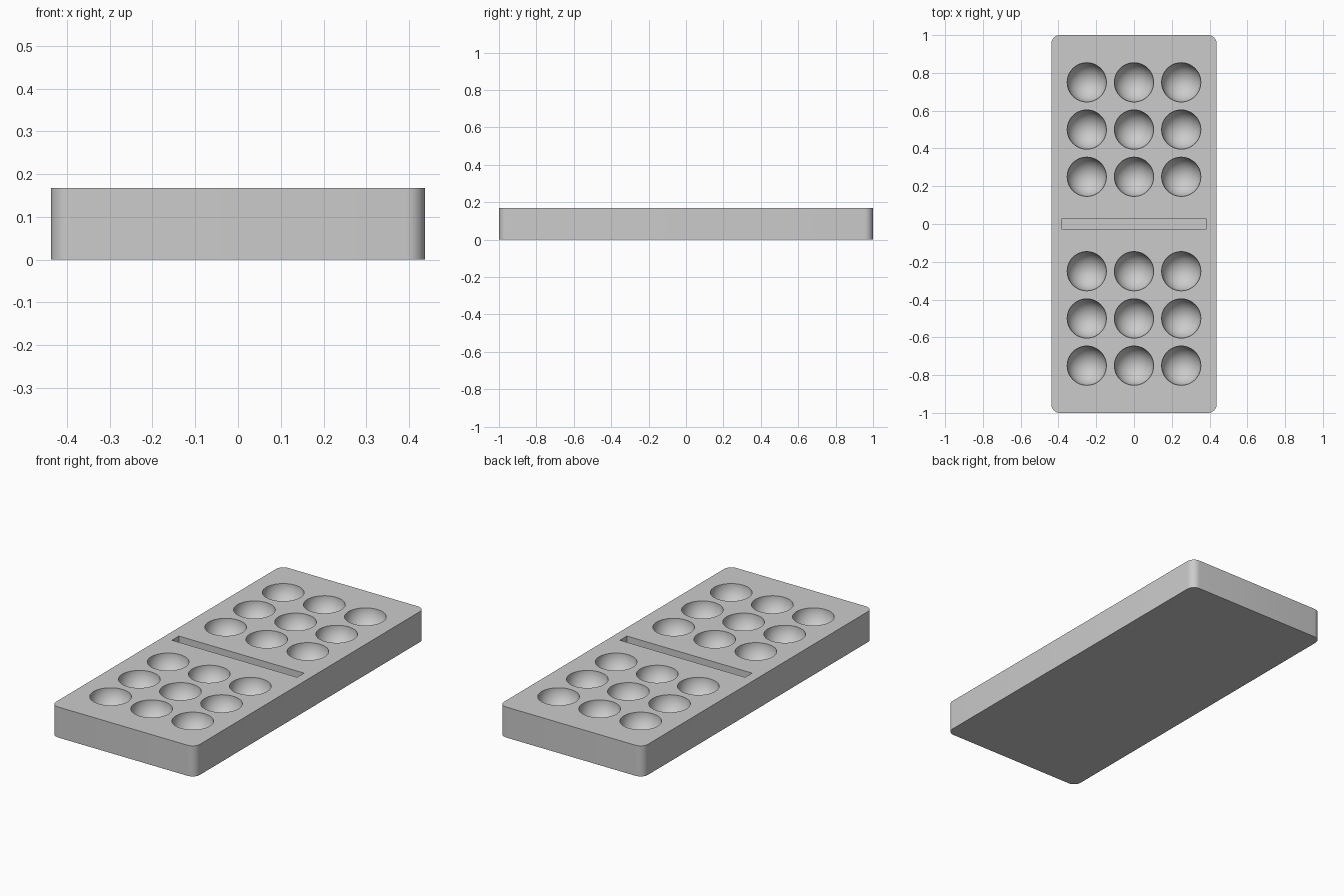
import bpy
import bmesh
from mathutils import Matrix, Vector

if "Cube" in bpy.data.objects:
    bpy.data.objects.remove(bpy.data.objects["Cube"], do_unlink=True)

WIDTH, LENGTH, HEIGHT = 0.875, 2.0, 0.168
CORNER = 0.045
PIP_RADIUS, PIP_STEP = 0.104, 0.25
GROOVE = Vector((0.762, 0.06, 0.08))  # half of its height sinks in

grey = bpy.data.materials.new("light_grey")
grey.use_nodes = True
grey.diffuse_color = (0.6, 0.6, 0.6, 1)
grey.node_tree.nodes["Principled BSDF"].inputs["Base Color"].default_value = (0.6, 0.6, 0.6, 1)


def finish(name, bm):
    bmesh.ops.recalc_face_normals(bm, faces=bm.faces)
    mesh = bpy.data.meshes.new(name)
    bm.to_mesh(mesh)
    bm.free()
    mesh.materials.append(grey)
    obj = bpy.data.objects.new(name, mesh)
    bpy.context.collection.objects.link(obj)
    return obj


def add_box(bm, size, centre):
    matrix = Matrix.Translation(centre) @ Matrix.Diagonal((*size, 1))
    bmesh.ops.create_cube(bm, size=1, matrix=matrix)


# Tile body with rounded upright corners
bm = bmesh.new()
add_box(bm, (WIDTH, LENGTH, HEIGHT), (0, 0, HEIGHT / 2))
uprights = [e for e in bm.edges
            if abs(e.verts[0].co.z - e.verts[1].co.z) > HEIGHT / 2]
bmesh.ops.bevel(bm, geom=uprights, offset=CORNER, segments=8,
                profile=0.5, affect='EDGES')
tile = finish("domino_tile", bm)

# Cutter: nine round pips on each half and the dividing groove
bm = bmesh.new()
for row in (-3, -2, -1, 1, 2, 3):
    for column in (-1, 0, 1):
        centre = Vector((column * PIP_STEP, row * PIP_STEP, HEIGHT))
        bmesh.ops.create_uvsphere(bm, u_segments=48, v_segments=31,
                                  radius=PIP_RADIUS,
                                  matrix=Matrix.Translation(centre))
add_box(bm, GROOVE, (0, 0, HEIGHT))
cutter = finish("pip_and_groove_cutter", bm)
cutter.hide_render = True

# Carve the tile, then drop the cutter
carve = tile.modifiers.new("carve", 'BOOLEAN')
carve.operation = 'DIFFERENCE'
carve.solver = 'EXACT'
carve.object = cutter
bpy.ops.object.select_all(action='DESELECT')
tile.select_set(True)
bpy.context.view_layer.objects.active = tile
bpy.ops.object.modifier_apply(modifier=carve.name)
bpy.data.objects.remove(cutter, do_unlink=True)

# Smooth bowls and corners, crisp rims
bpy.ops.object.shade_smooth_by_angle(angle=0.6)
